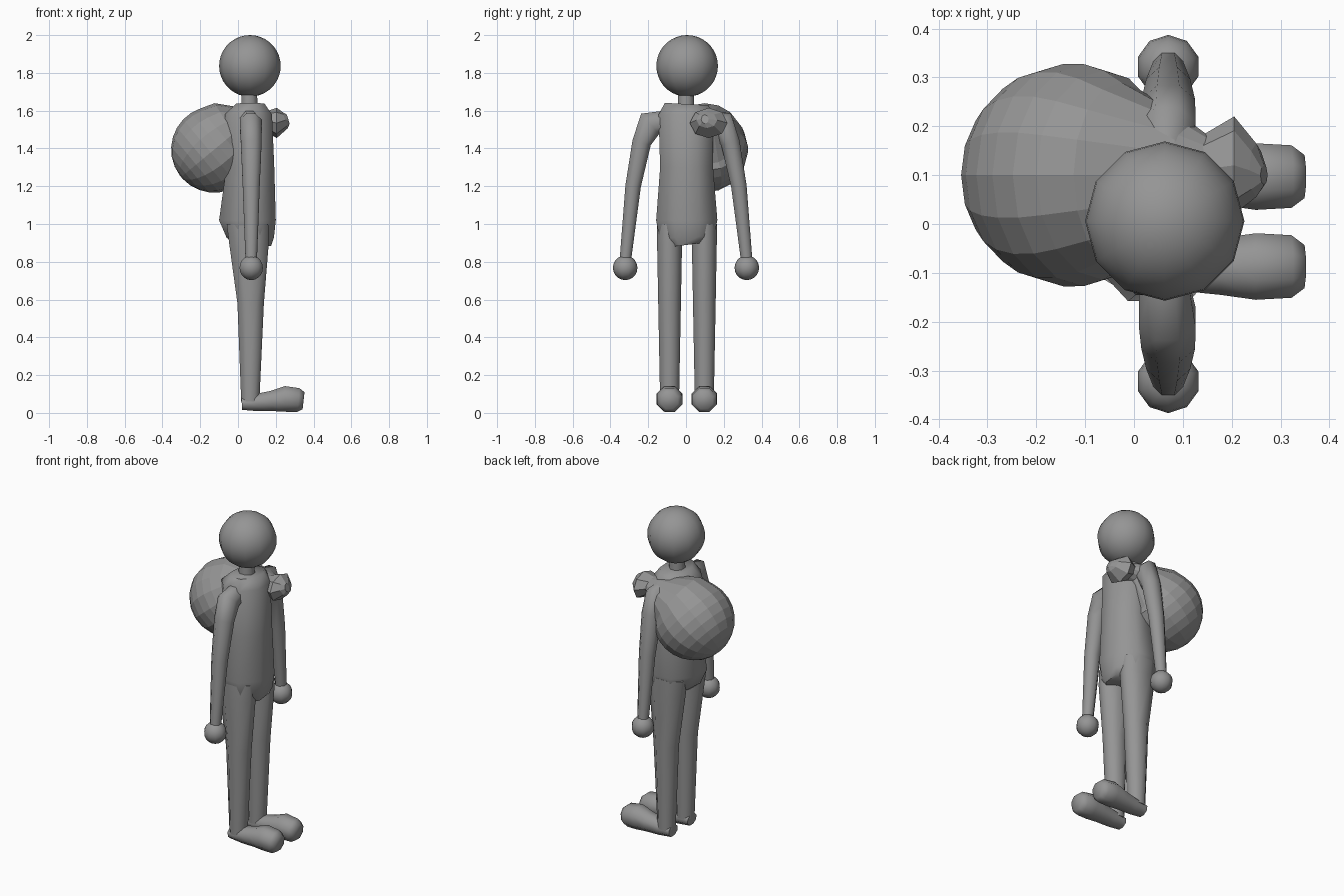
import bpy, bmesh, math
from mathutils import Vector

cube = bpy.data.objects.get("Cube")
if cube:
    bpy.data.objects.remove(cube)

grey = bpy.data.materials.new("plain_grey")
grey.use_nodes = True
COLOUR = (0.3, 0.3, 0.3, 1)
grey.diffuse_color = COLOUR
grey.node_tree.nodes["Principled BSDF"].inputs["Base Color"].default_value = COLOUR


def finish(name, bm, smooth=60):
    bmesh.ops.recalc_face_normals(bm, faces=bm.faces)
    mesh = bpy.data.meshes.new(name)
    bm.to_mesh(mesh)
    bm.free()
    mesh.materials.append(grey)
    obj = bpy.data.objects.new(name, mesh)
    bpy.context.collection.objects.link(obj)
    if smooth:
        bpy.ops.object.select_all(action='DESELECT')
        obj.select_set(True)
        bpy.context.view_layer.objects.active = obj
        bpy.ops.object.shade_smooth_by_angle(angle=math.radians(smooth))
    return obj


def ball(name, centre, radius, sides, rings):
    bm = bmesh.new()
    bmesh.ops.create_uvsphere(bm, u_segments=sides, v_segments=rings, radius=radius)
    bmesh.ops.translate(bm, verts=bm.verts, vec=centre)
    return finish(name, bm)


def loft(name, sections, side, sides=8, phase=0.5, smooth=60):
    """Each section is (centre, half width along side, half width across)."""
    bm = bmesh.new()
    side = Vector(side)
    pts = [Vector(s[0]) for s in sections]
    grow = 1 / math.cos(math.pi / sides) if phase else 1
    loops = []
    for i, (_, a, b) in enumerate(sections):
        along = (pts[min(i + 1, len(pts) - 1)] - pts[max(i - 1, 0)]).normalized()
        across = along.cross(side).normalized()
        ring = []
        for k in range(sides):
            t = (k + phase) * math.tau / sides
            ring.append(bm.verts.new(pts[i] + grow * (
                side * a * math.cos(t) + across * b * math.sin(t))))
        loops.append(ring)
    for low, high in zip(loops, loops[1:]):
        for k in range(sides):
            n = (k + 1) % sides
            bm.faces.new((low[k], low[n], high[n], high[k]))
    bm.faces.new(loops[0])
    bm.faces.new(loops[-1])
    return finish(name, bm, smooth)


# Head and neck
ball("head", (0.063, 0.006, 1.837), 0.163, 12, 18)
loft("neck", [((0.06, 0, 1.58), 0.045, 0.045), ((0.06, 0, 1.72), 0.04, 0.04)], (1, 0, 0))

# Torso, from hem to collar
loft("torso", [
    ((0.085, 0.01, 0.89), 0.09, 0.11),
    ((0.065, 0.005, 0.93), 0.125, 0.145),
    ((0.05, 0.004, 1.02), 0.15, 0.162),
    ((0.065, 0.003, 1.3), 0.127, 0.14),
    ((0.055, 0, 1.58), 0.125, 0.145),
    ((0.065, 0.003, 1.635), 0.075, 0.115)], (1, 0, 0))

for label, s in (("left", -1), ("right", 1)):
    # The figure walks toward +x; limbs repeat on both sides
    loft("arm_" + label, [
        ((0.06, s * 0.11, 1.54), 0.05, 0.06),
        ((0.068, s * 0.19, 1.53), 0.058, 0.072),
        ((0.07, s * 0.235, 1.43), 0.055, 0.05),
        ((0.07, s * 0.28, 1.2), 0.045, 0.041),
        ((0.07, s * 0.322, 0.8), 0.03, 0.03)], (1, 0, 0))
    ball("hand_" + label, (0.07, s * 0.322, 0.768), 0.065, 10, 10)
    y = 0.005 + s * 0.092
    loft("leg_" + label, [
        ((0.05, y, 1.0), 0.11, 0.066),
        ((0.058, y, 0.9), 0.105, 0.066),
        ((0.067, y, 0.58), 0.07, 0.06),
        ((0.065, y, 0.06), 0.048, 0.05)], (1, 0, 0))
    loft("foot_" + label, [
        ((0.02, y, 0.05), 0.042, 0.034),
        ((0.1, y, 0.055), 0.05, 0.046),
        ((0.18, y, 0.063), 0.058, 0.054),
        ((0.25, y, 0.074), 0.068, 0.068),
        ((0.32, y, 0.068), 0.064, 0.063),
        ((0.347, y, 0.065), 0.044, 0.045)], (0, 1, 0))

# Sack: round bag on a tilted axis, gathered over the shoulder
axis = Vector((0.77, 0, 0.64))
middle = Vector((-0.125, 0.1, 1.395))
R = 0.229
sack = []
for i in range(10):
    a = math.pi * (0.015 + i * 0.075)
    r = R * math.sin(a)
    sack.append((middle - axis * R * math.cos(a), r, r))
sack += [((0.1, 0.1, 1.545), 0.12, 0.065),
         ((0.16, 0.105, 1.545), 0.07, 0.045)]
loft("sack", sack, (0, 1, 0), 16, 0, smooth=0)

# Gathered end of the sack, flaring in front of the shoulder
loft("sack_end", [
    ((0.12, 0.11, 1.55), 0.06, 0.04),
    ((0.205, 0.12, 1.535), 0.1, 0.08),
    ((0.25, 0.11, 1.55), 0.055, 0.045),
    ((0.266, 0.1, 1.555), 0.02, 0.025)], (0, 1, 0), 8, 0, smooth=0)
